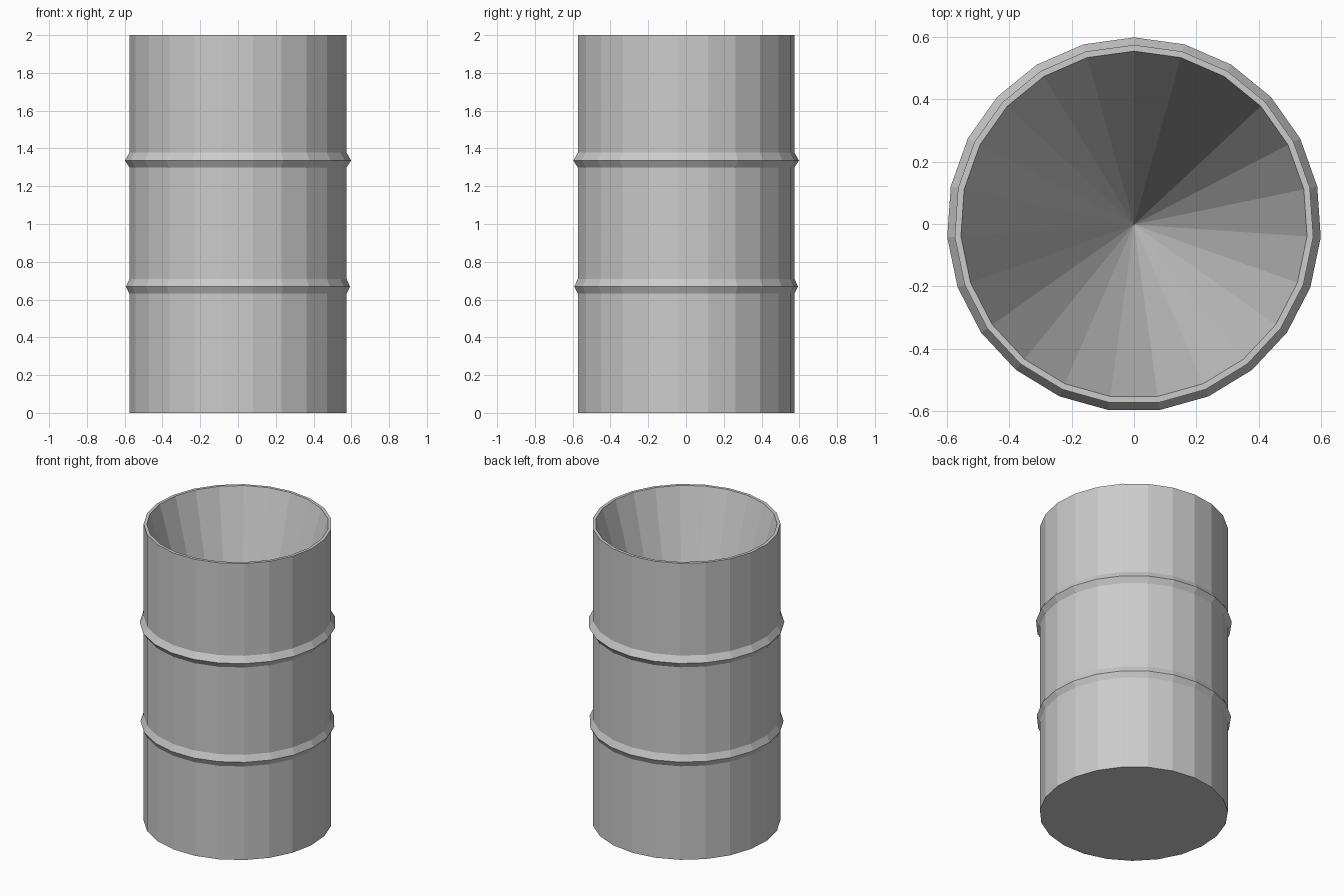
import bpy, bmesh
from math import sin, cos, tau

if "Cube" in bpy.data.objects:
    bpy.data.objects.remove(bpy.data.objects["Cube"])

SIDES = 23
BODY = 0.576


def lathe(name, profile, sides):
    """Revolve (radius, z) points around z; zero radius gives a single pole."""
    bm = bmesh.new()
    rings = []
    for r, z in profile:
        if r == 0:
            rings.append([bm.verts.new((0, 0, z))] * sides)
        else:
            rings.append([bm.verts.new((-r * sin(tau * i / sides), r * cos(tau * i / sides), z))
                          for i in range(sides)])
    for a, b in zip(rings, rings[1:]):
        for i in range(sides):
            j = (i + 1) % sides
            quad = list(dict.fromkeys((a[i], a[j], b[j], b[i])))
            bm.faces.new(quad)
    bm.faces.new(list(reversed(rings[0])))  # flat base
    bmesh.ops.recalc_face_normals(bm, faces=bm.faces)
    mesh = bpy.data.meshes.new(name)
    bm.to_mesh(mesh)
    bm.free()
    obj = bpy.data.objects.new(name, mesh)
    bpy.context.collection.objects.link(obj)
    return obj


def rib(z, radius):
    return [(BODY, z - 0.037), (radius, z), (BODY, z + 0.042)]


# Outer wall with two pointed ribs, thin rim, then a conical hollow down to the base
profile = [(BODY, 0)] + rib(0.668, 0.595) + rib(1.336, 0.6)
profile += [(BODY, 2), (0.556, 2), (0, 0.02)]
barrel = lathe("open_barrel", profile, SIDES)
barrel.location.y = -0.002
